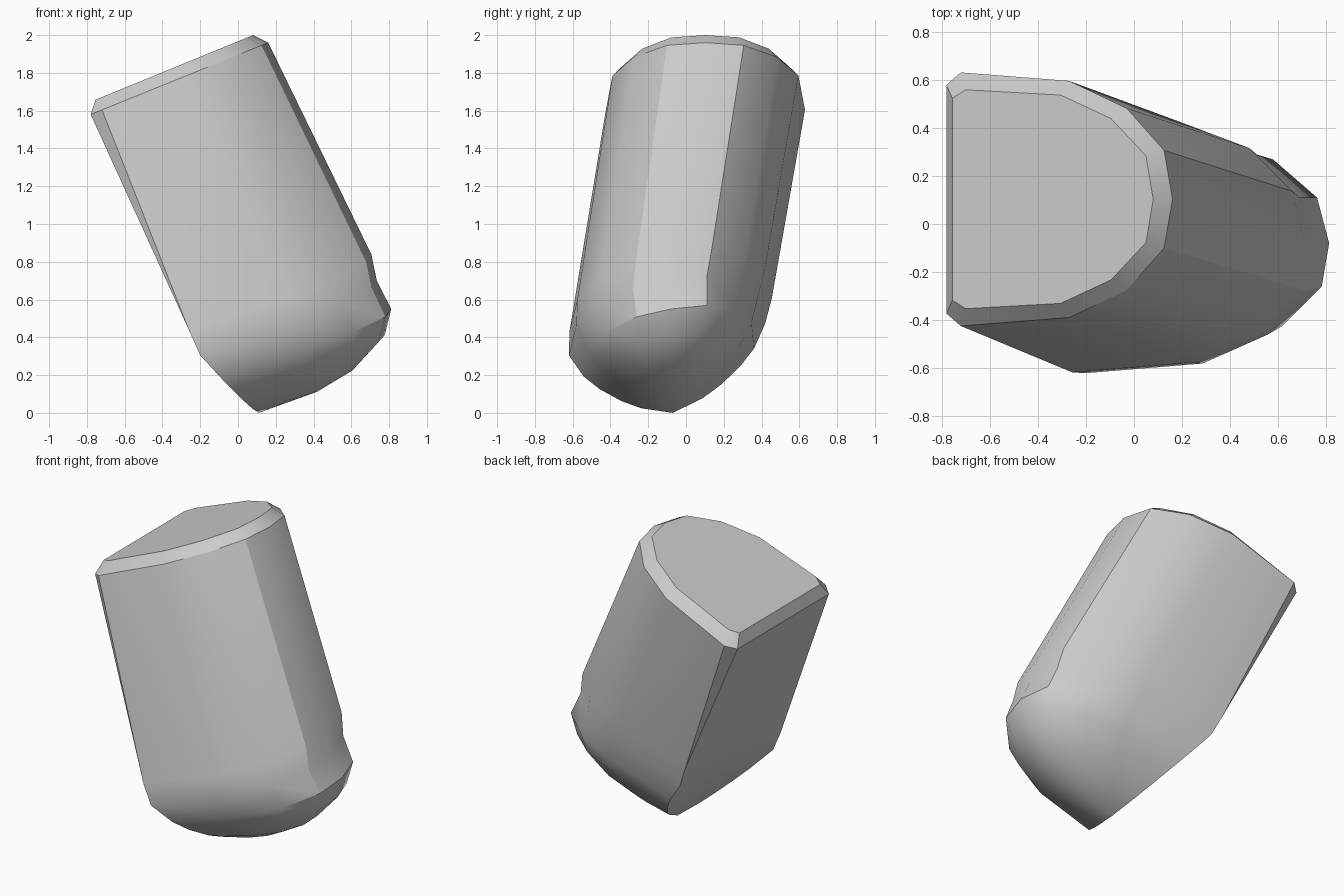
import bpy, bmesh, math
from mathutils import Vector as V

if "Cube" in bpy.data.objects:
    bpy.data.objects.remove(bpy.data.objects["Cube"])

AXIS = V((-0.575, 0.19, 1.3))      # lean of the body, bottom to top
MID_Y = 0.103                      # symmetry line of the top end


def d_ring(half, z_of):
    """Closed D outline from half of it; the last point lies on the symmetry line."""
    pts = [(x, MID_Y - y) for x, y in half] + [(x, MID_Y + y) for x, y in half[-2::-1]]
    return [V((x, y, z_of(x))) for x, y in pts]


# Top end: flat cap and the wider rim below its bevel
cap = d_ring([(-.755, .42), (-.70, .455), (-.305, .433), (-.095, .335), (.05, .18), (.08, 0)],
             lambda x: 2.0 + .41 * (x - .08))
rim = d_ring([(-.78, .475), (-.72, .527), (-.27, .492), (-.03, .378), (.125, .203), (.16, 0)],
             lambda x: 1.96 + .404 * (x - .16))

# Lower end of the body, where the rounded base begins
low = [V((x, y, .48 + .32 * x + .18 * y)) for x, y in
       [(-.2, -.62), (.285, -.58), (.555, -.46), (.71, -.28), (.735, -.09),
        (.69, .11), (.515, .285), (.25, .385), (-.25, .42)]]
low_mid = (low[0] + low[-1]) / 2
shoulder = [p + (p - low_mid) * .03 + AXIS * .1 for p in low]

# Rounded base: quarter-dome arcs meeting at the tip
tip = V((.11, -.07, 0))
rows = [low]
for deg in (20, 36, 55, 70):
    t = math.radians(deg)
    row = []
    for i, p in enumerate(low):
        w = math.sin(math.pi * i / (len(low) - 1))
        k = 1 + (.03 * w - .12 * (1 - w)) * math.sin(2 * t)
        row.append(low_mid + ((p - low_mid) * math.cos(t) + (tip - low_mid) * math.sin(t)) * k)
    rows.append(row)

bm = bmesh.new()


def add(points):
    return [bm.verts.new(p) for p in points]


def bridge(a, b):
    for i in range(len(a) - 1):
        bm.faces.new((a[i], a[i + 1], b[i + 1], b[i]))


# Bevelled top
c, r, s = add(cap), add(rim), add(shoulder)
bm.faces.new(c)
bridge(c + c[:1], r + r[:1])

# Body: rounded sides, narrow corner strips and the flat back
bridge(r[1:-1], s)
bm.faces.new((r[0], r[1], s[0]))
bm.faces.new((r[-2], r[-1], s[-1]))
bm.faces.new((r[-1], r[0], s[0], s[-1]))

# Base dome and its flat sloping back
d = [add(row) for row in rows]
bridge(s, d[0])
bm.faces.new((s[-1], s[0], d[0][0], d[0][-1]))
for a, b in zip(d, d[1:]):
    bridge(a, b)
end = bm.verts.new(tip)
for i in range(len(low) - 1):
    bm.faces.new((d[-1][i], d[-1][i + 1], end))
bm.faces.new([row[0] for row in d] + [end] + [row[-1] for row in reversed(d)])
bmesh.ops.recalc_face_normals(bm, faces=bm.faces[:])

mesh = bpy.data.meshes.new("leaning_block")
bm.to_mesh(mesh)
bm.free()
obj = bpy.data.objects.new("leaning_block", mesh)
bpy.context.collection.objects.link(obj)
bpy.context.view_layer.objects.active = obj
obj.select_set(True)
bpy.ops.object.shade_smooth_by_angle(angle=math.radians(32))
